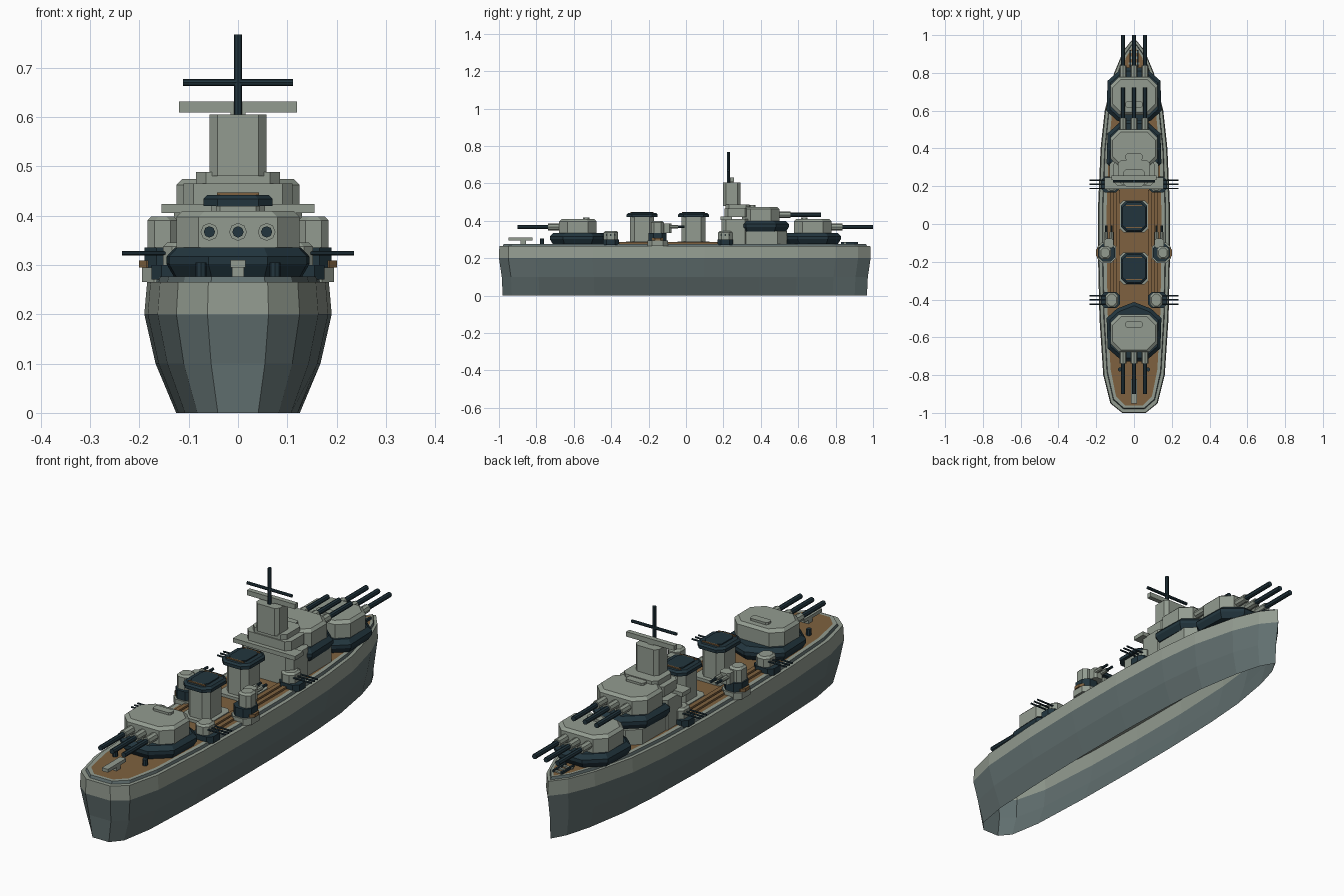
import bpy, bmesh, math
from mathutils import Vector

cube = bpy.data.objects.get("Cube")
if cube:
    bpy.data.objects.remove(cube, do_unlink=True)


def material(name, rgb):
    m = bpy.data.materials.new(name)
    m.use_nodes = True
    m.diffuse_color = (*rgb, 1)
    m.node_tree.nodes["Principled BSDF"].inputs["Base Color"].default_value = (*rgb, 1)
    return m


LIGHT = material("light grey", (0.29, 0.33, 0.28))
HULL = material("hull grey", (0.12, 0.16, 0.16))
DARK = material("dark navy", (0.016, 0.036, 0.048))
WOOD = material("deck brown", (0.21, 0.12, 0.05))


def finish(name, bm, mats):
    bmesh.ops.recalc_face_normals(bm, faces=bm.faces)
    mesh = bpy.data.meshes.new(name)
    bm.to_mesh(mesh)
    bm.free()
    for m in mats:
        mesh.materials.append(m)
    ob = bpy.data.objects.new(name, mesh)
    bpy.context.collection.objects.link(ob)
    return ob


def loft(name, rings, mats, bands=None, bottom=True, top_mat=0):
    """Skin closed rings from bottom to top; bands gives the material of each band."""
    bm = bmesh.new()
    loops = [[bm.verts.new(p) for p in ring] for ring in rings]
    n = len(loops[0])
    for b, (lo, hi) in enumerate(zip(loops, loops[1:])):
        for i in range(n):
            j = (i + 1) % n
            f = bm.faces.new((lo[i], lo[j], hi[j], hi[i]))
            f.material_index = bands[b] if bands else 0
    bm.faces.new(loops[-1]).material_index = top_mat
    if bottom:
        bm.faces.new(loops[0][::-1])
    return finish(name, bm, mats)


def block(name, center, size, z0, z1, mat, chamfer=0.0, roof=0.0):
    """Box with chamfered vertical corners and an optional sloped roof edge."""
    def ring(z, inset):
        hx, hy = size[0] / 2 - inset, size[1] / 2 - inset
        c = chamfer
        pts = [(hx, -hy + c), (hx, hy - c), (hx - c, hy), (-hx + c, hy),
               (-hx, hy - c), (-hx, -hy + c), (-hx + c, -hy), (hx - c, -hy)]
        if not c:
            pts = pts[::2]
            pts = [(hx, -hy), (hx, hy), (-hx, hy), (-hx, -hy)]
        return [(center[0] + x, center[1] + y, z) for x, y in pts]
    rings = [ring(z0, 0), ring(z1 - roof, 0)]
    if roof:
        rings.append(ring(z1, roof))
    return loft(name, rings, [mat])


def rod(name, a, b, radius, mat, sides=8):
    a, b = Vector(a), Vector(b)
    bm = bmesh.new()
    bmesh.ops.create_cone(bm, cap_ends=True, segments=sides, radius1=radius,
                          radius2=radius, depth=(b - a).length)
    q = (b - a).to_track_quat('Z', 'Y')
    for v in bm.verts:
        v.co = q @ v.co + (a + b) / 2
    return finish(name, bm, [mat])


# Hull: half outline (width, length), skinned over heights, open underneath
half = [(0.062, -1.0), (0.125, -0.95), (0.163, -0.8), (0.183, -0.5), (0.19, -0.2),
        (0.19, 0.1), (0.177, 0.4), (0.155, 0.6), (0.105, 0.8), (0.055, 0.92)]
outline = half + [(0, 0.987)] + [(-x, y) for x, y in reversed(half)]
levels = [(0, 0.66, 0.98), (0.1, 0.88, 0.985), (0.2, 1, 1), (0.265, 0.97, 0.998),
          (0.265, 0.88, 0.98), (0.277, 0.86, 0.975), (0.277, 0.76, 0.96)]
loft("hull", [[(x * sx, y * sy, z) for x, y in outline] for z, sx, sy in levels],
     [HULL, LIGHT, WOOD], [0, 0, 1, 1, 0, 1], bottom=False, top_mat=2)

# Raised plank strips along the middle deck
for s in (-1, 1):
    for k, x in enumerate((0.085, 0.115)):
        block(f"deck_plank_{k}_{s}", (s * x, -0.12), (0.02, 0.6), 0.275, 0.286, WOOD)


def main_turret(name, y, d, z):
    """Triple gun turret with a pointed barbette; d is the firing direction."""
    side = [(0.06, 0.15), (0.14, 0.08), (0.145, -0.08), (0.09, -0.13)]
    plan = side + [(0, -0.165)] + [(-x, t) for x, t in reversed(side)]
    loft(name + "_barbette",
         [[(x * s, y + d * t * s, z + h) for x, t in plan]
          for h, s in ((0, 0.9), (0.025, 1), (0.04, 1), (0.058, 0.88))], [DARK])
    block(name + "_house", (0, y), (0.25, 0.2), z + 0.055, z + 0.132, LIGHT, 0.045, 0.012)
    block(name + "_hatch", (0, y - d * 0.045), (0.09, 0.035), z + 0.13, z + 0.142, LIGHT, 0.008)
    for x in (-0.058, 0, 0.058):
        zb = z + 0.09
        rod(name + "_sleeve", (x, y + d * 0.08, zb), (x, y + d * 0.16, zb), 0.018, LIGHT)
        rod(name + "_barrel", (x, y + d * 0.08, zb), (x, y + d * 0.322, zb), 0.0115, DARK)


main_turret("fore_turret", 0.678, 1, 0.277)
main_turret("upper_turret", 0.4, 1, 0.342)
main_turret("aft_turret", -0.578, -1, 0.277)

# Bridge: stacked decks below the tower
block("upper_turret_base", (0, 0.4), (0.25, 0.28), 0.27, 0.345, LIGHT, 0.05)
block("bridge_base", (0, 0.265), (0.26, 0.15), 0.27, 0.41, LIGHT, 0.025)
block("bridge_wings", (0, 0.215), (0.31, 0.06), 0.405, 0.424, LIGHT)
block("bridge_middle", (0, 0.27), (0.22, 0.13), 0.42, 0.465, LIGHT, 0.02)
block("bridge_upper", (0, 0.275), (0.17, 0.13), 0.46, 0.488, LIGHT, 0.02)
block("tower", (0, 0.245), (0.116, 0.092), 0.48, 0.605, LIGHT, 0.016)
block("range_finder", (0, 0.245), (0.24, 0.022), 0.609, 0.631, LIGHT)
block("range_finder_mount", (0, 0.245), (0.03, 0.02), 0.6, 0.612, LIGHT)
rod("mast", (0, 0.226, 0.6), (0, 0.226, 0.767), 0.008, DARK)
rod("yard", (-0.112, 0.226, 0.67), (0.112, 0.226, 0.67), 0.007, DARK)

# Two funnels with dark caps
for name, y in (("fore_funnel", 0.04), ("aft_funnel", -0.235)):
    block(name + "_foot", (0, y), (0.15, 0.17), 0.275, 0.29, LIGHT, 0.02)
    block(name + "_body", (0, y), (0.11, 0.13), 0.28, 0.425, LIGHT, 0.025)
    block(name + "_cap", (0, y), (0.14, 0.165), 0.42, 0.442, DARK, 0.028, 0.008)
    block(name + "_lid", (0, y), (0.085, 0.11), 0.44, 0.447, DARK, 0.015)
    for s in (-1, 1):
        block(name + "_trim", (0, y + s * 0.058), (0.085, 0.006), 0.44, 0.447, WOOD)

for s in (-1, 1):
    # Side gun houses on stepped platforms
    x, y = s * 0.145, -0.152
    block("side_platform", (x, y), (0.1, 0.11), 0.265, 0.295, LIGHT, 0.025)
    block("side_platform_trim", (x + s * 0.006, y), (0.1, 0.06), 0.295, 0.309, WOOD, 0.015)
    block("side_barbette", (x, y), (0.09, 0.095), 0.295, 0.335, DARK, 0.025)
    block("side_gun_house", (x + s * 0.008, y), (0.062, 0.068), 0.33, 0.398, LIGHT, 0.015, 0.008)
    block("side_gun_shield", (x - s * 0.012, y + 0.05), (0.05, 0.05), 0.335, 0.385, LIGHT, 0.01)
    for dx in (-0.014, 0.014):
        xb = x - s * 0.012 + dx
        rod("side_gun_sleeve", (xb, y + 0.06, 0.368), (xb, y + 0.11, 0.368), 0.01, LIGHT)
        rod("side_gun_barrel", (xb, y + 0.1, 0.368), (xb, y + 0.145, 0.368), 0.006, DARK)

    # Small triple mounts facing outboard
    for y in (0.21, -0.402):
        block("small_mount_base", (s * 0.125, y), (0.1, 0.085), 0.27, 0.3, DARK, 0.02)
        block("small_mount_house", (s * 0.118, y), (0.068, 0.078), 0.298, 0.345, LIGHT, 0.018, 0.008)
        for dy in (-0.022, 0, 0.022):
            rod("small_mount_barrel", (s * 0.14, y + dy, 0.324), (s * 0.235, y + dy, 0.324),
                0.0045, DARK, 6)

    # Mooring posts and bow fittings
    rod("aft_bollard", (s * 0.075, -0.77, 0.275), (s * 0.075, -0.77, 0.305), 0.011, DARK)
    block("bow_chain", (s * 0.02, 0.875), (0.008, 0.09), 0.275, 0.287, DARK)

# Stern launching rail and bow plates
block("stern_rail_post", (0, -0.87), (0.025, 0.03), 0.275, 0.297, LIGHT)
block("stern_rail", (0, -0.885), (0.03, 0.13), 0.295, 0.31, LIGHT)
for k in range(3):
    block("bow_plate", (0, 0.85 + k * 0.03), (0.06 - k * 0.015, 0.012), 0.275, 0.283, LIGHT)
